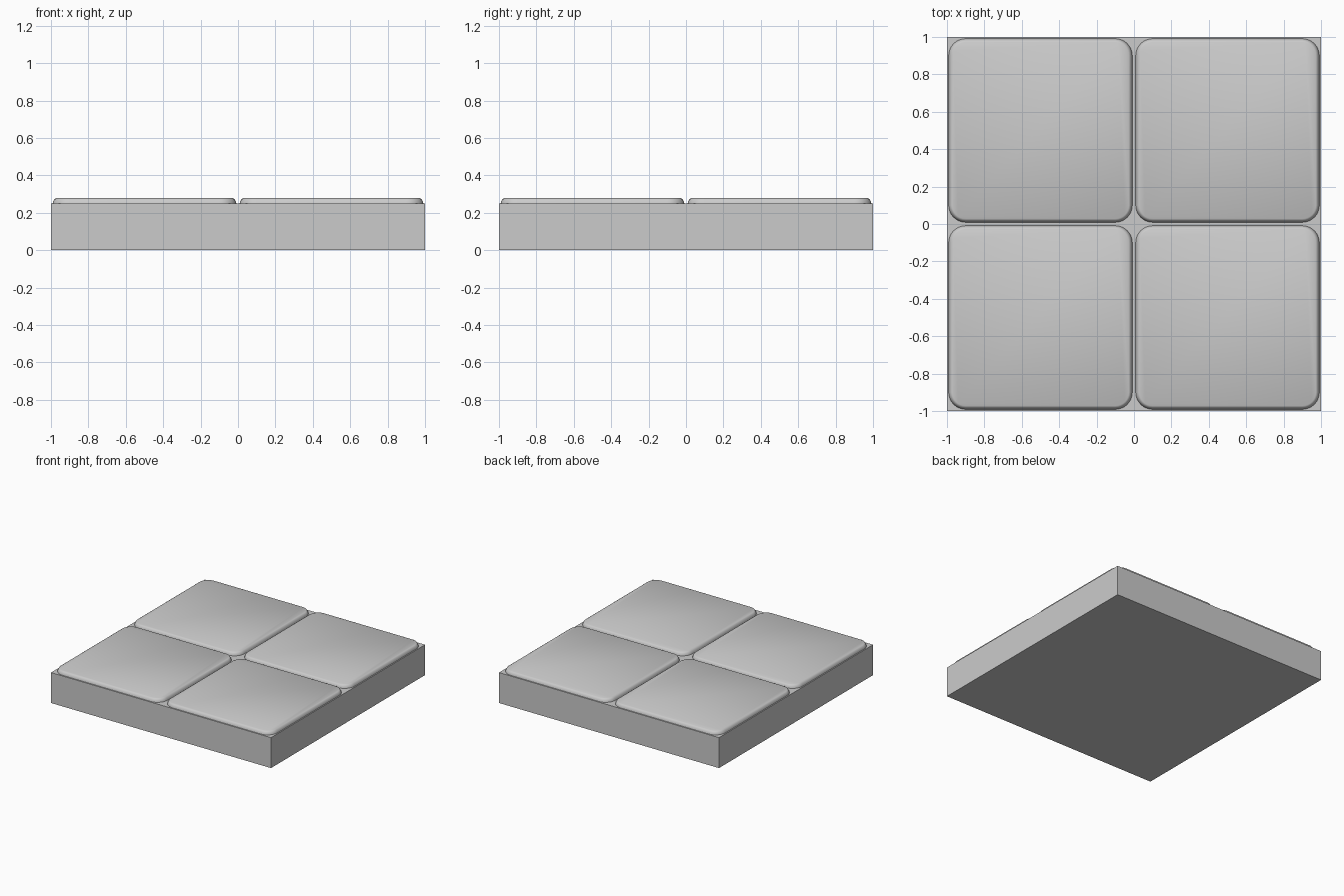
import bpy, bmesh, math

if "Cube" in bpy.data.objects:
    bpy.data.objects.remove(bpy.data.objects["Cube"])

BASE_H = 0.25
# tile edge profile: (inset from the tile's quarter cell, height)
PROFILE = [(0.009, 0.24), (0.009, 0.25), (0.013, 0.262), (0.019, 0.273), (0.028, 0.278)]
RADIUS = 0.1   # corner radius of the full quarter cell
SEGS = 8


def rounded_square(half, r):
    pts = []
    for q, (sx, sy) in enumerate([(1, 1), (-1, 1), (-1, -1), (1, -1)]):
        for i in range(SEGS + 1):
            a = math.pi / 2 * (q + i / SEGS)
            pts.append((sx * (half - r) + r * math.cos(a),
                        sy * (half - r) + r * math.sin(a)))
    return pts


def make_object(name, bm):
    bmesh.ops.recalc_face_normals(bm, faces=bm.faces)
    mesh = bpy.data.meshes.new(name)
    bm.to_mesh(mesh)
    bm.free()
    obj = bpy.data.objects.new(name, mesh)
    bpy.context.collection.objects.link(obj)
    return obj


def make_tile(name, cx, cy):
    bm = bmesh.new()
    rings = [[bm.verts.new((cx + x, cy + y, z))
              for x, y in rounded_square(0.5 - inset, RADIUS - inset)]
             for inset, z in PROFILE]
    n = len(rings[0])
    for low, high in zip(rings, rings[1:]):
        for i in range(n):
            j = (i + 1) % n
            bm.faces.new((low[i], low[j], high[j], high[i]))
    bm.faces.new(rings[0][::-1])
    bm.faces.new(rings[-1])
    obj = make_object(name, bm)
    bpy.ops.object.select_all(action='DESELECT')
    obj.select_set(True)
    bpy.context.view_layer.objects.active = obj
    bpy.ops.object.shade_smooth_by_angle(angle=math.radians(35))


# square slab under the tiles
bm = bmesh.new()
bmesh.ops.create_cube(bm, size=1)
for v in bm.verts:
    v.co = (v.co.x * 2, v.co.y * 2, (v.co.z + 0.5) * BASE_H)
make_object("base_slab", bm)

# four raised tiles with eased edges
for yname, cy in (("front", -0.5), ("back", 0.5)):
    for xname, cx in (("left", -0.5), ("right", 0.5)):
        make_tile(f"tile_{yname}_{xname}", cx, cy)
